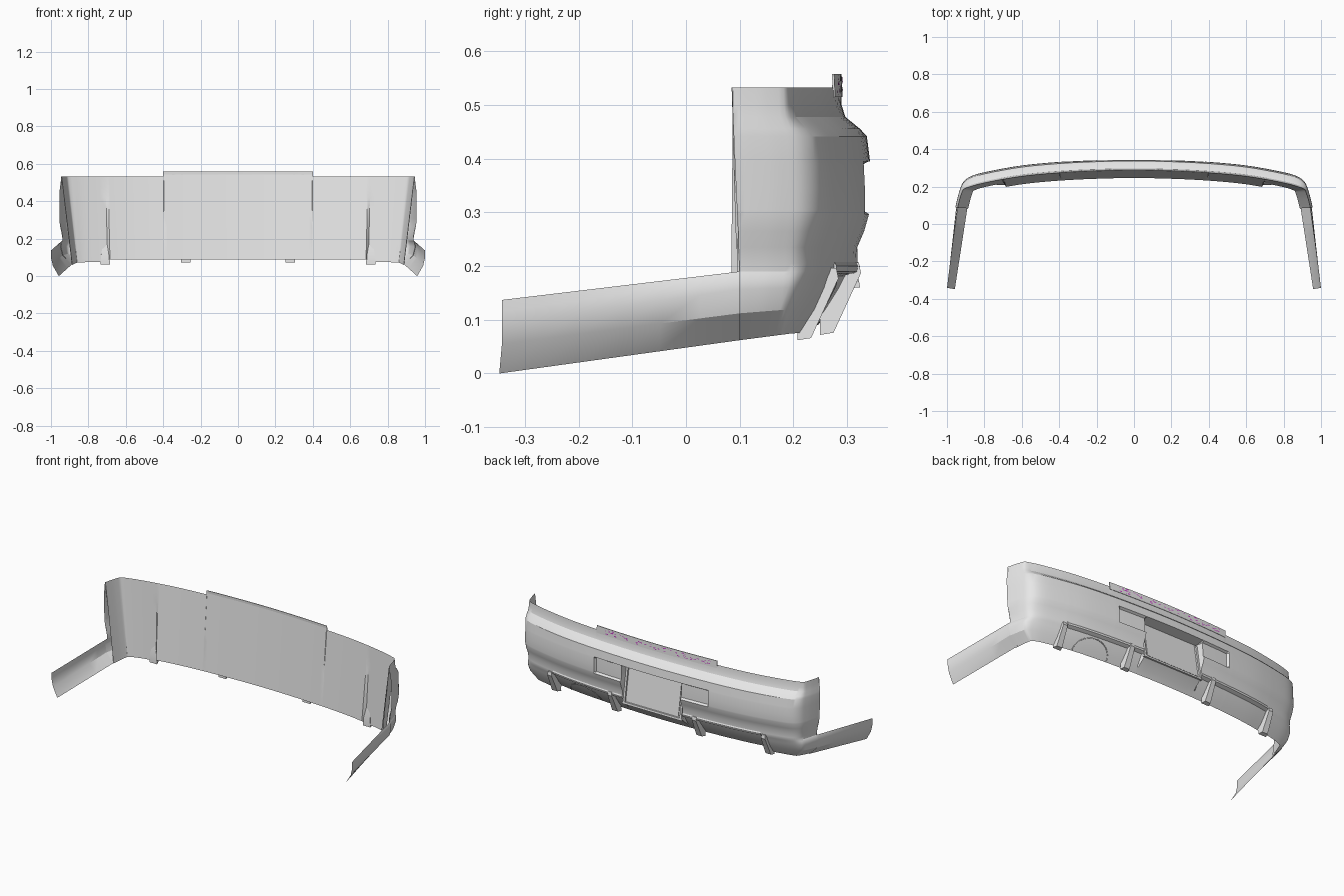
import bpy, bmesh, math, random
from mathutils import Vector

cube = bpy.data.objects.get("Cube")
if cube:
    bpy.data.objects.remove(cube, do_unlink=True)


def material(name, color):
    mat = bpy.data.materials.new(name)
    mat.use_nodes = True
    mat.diffuse_color = (*color, 1)
    mat.node_tree.nodes["Principled BSDF"].inputs["Base Color"].default_value = (*color, 1)
    return mat


paint = material("light grey paint", (0.8, 0.8, 0.8))
magenta = material("magenta", (0.6, 0.05, 0.6))


def finish(name, verts, faces, angle=28, mat=paint):
    """Make a smooth-shaded object out of vertices and faces."""
    mesh = bpy.data.meshes.new(name)
    mesh.from_pydata(verts, [], faces)
    bm = bmesh.new()
    bm.from_mesh(mesh)
    bmesh.ops.remove_doubles(bm, verts=bm.verts, dist=0.0002)
    bmesh.ops.recalc_face_normals(bm, faces=bm.faces)
    bm.to_mesh(mesh)
    bm.free()
    mesh.materials.append(mat)
    obj = bpy.data.objects.new(name, mesh)
    bpy.context.collection.objects.link(obj)
    bpy.ops.object.select_all(action='DESELECT')
    obj.select_set(True)
    bpy.context.view_layer.objects.active = obj
    bpy.ops.object.shade_smooth_by_angle(angle=math.radians(angle))


def sheet(name, half):
    """Mirror rows of points that start at the middle and skin them."""
    verts = []
    for row in half:
        verts += [Vector((-p.x, p.y, p.z)) for p in reversed(row[1:])] + row
    finish(name, verts, grid_faces(len(half), 2 * len(half[0]) - 1))


def grid_faces(rows, cols):
    return [(r * cols + c, r * cols + c + 1, (r + 1) * cols + c + 1, (r + 1) * cols + c)
            for r in range(rows - 1) for c in range(cols - 1)]


def spline(points, steps=4):
    """Smooth curve through the points."""
    p = [Vector(q) for q in points]
    p = [Vector((-p[1].x, p[1].y))] + p + [2 * p[-1] - p[-2]]
    out = []
    for a, b, c, d in zip(p, p[1:], p[2:], p[3:]):
        for i in range(steps):
            t = i / steps
            out.append(0.5 * (2 * b + (c - a) * t + (2 * a - 5 * b + 4 * c - d) * t * t
                              + (3 * b - a - 3 * c + d) * t ** 3))
    return out + [p[-2]]


# Plan outline of the widest level, from the middle to the end of the side
plan = spline([(0, .346), (.2, .342), (.4, .332), (.6, .313), (.78, .281), (.87, .256),
               (.912, .225), (.932, .18), (.946, .13), (.955, .09)])


def plan_y(x):
    x = abs(x)
    for a, b in zip(plan, plan[1:]):
        if a.x <= x <= b.x:
            return a.y + (b.y - a.y) * (x - a.x) / (b.x - a.x)


# Extra columns where recesses begin and end
for x in (.193, .203, .372, .38, .398, .406, .69, .71):
    plan.append(Vector((x, plan_y(x))))
    plan.sort(key=lambda q: q.x)

# Height, rear inset, side inset, extra inset of the diffuser
levels = [(.533, .058, .010, 0), (.50, .056, .007, 0), (.478, .049, .004, 0), (.456, .022, .001, 0),
          (.442, .009, 0, 0), (.395, .003, 0, 0), (.387, .002, 0, 0), (.345, 0, 0, 0),
          (.305, 0, 0, 0), (.297, .001, 0, 0), (.265, .010, .004, 0), (.235, .023, .011, 0),
          (.205, .022, .016, 0), (.19, .024, .016, 0), (.182, .028, .010, .014),
          (.16, .035, .006, .018), (.12, .052, .017, .026), (.075, .078, .068, .022)]


def pocket_y(z):
    return .278 + (.387 - z) * .16


def shell_point(i, level):
    z, dy, dx, extra = level
    p = plan[i]
    a, b = plan[max(i - 1, 0)], plan[min(i + 1, len(plan) - 1)]
    t = (b - a).normalized() if i else Vector((1, 0))
    x, y = p.x + dx * t.y, p.y - dy * t.x
    low = max(0, .19 - z) / .115
    if p.x < .7:
        y -= extra
        z += .015 * (z < .08)
    if p.x < .2 and .155 < z < .39:
        y = pocket_y(z)                       # number plate pocket
    elif .2 < p.x < .375 and .3 < z < .39:
        y -= .014                             # lamp recesses beside it
    if p.x < .4 and z > .52:
        z = .557                              # raised middle of the top edge
    if i == len(plan) - 1:
        y = .085 + .015 * min(1, (.533 - z) / .34)
    z -= .13 * max(0, .2 - y) * low
    return Vector((x, y, z))


half = [[shell_point(i, lv) for i in range(len(plan))] for lv in levels]
sheet("bumper_shell", half)

# Plain panel closing the hollow side, from the top edge to the bottom edge
sheet("inner_panel", [[a.lerp(b, k / 8) for a, b in zip(half[0], half[-1])] for k in range(9)])

# Side sills run forward from the lower ends of the shell
ends = [row[-1] for row in half[13:]]
fronts = [(1.0, .137), (1.0, .115), (.999, .095), (.99, .055), (.958, 0)]
for side, name in ((1, "left_sill"), (-1, "right_sill")):
    verts = []
    for e, (fx, fz) in zip(ends, fronts):
        f = Vector((fx, -.343 - .005 * (fz < .05), fz))
        for k in range(7):
            q = e.lerp(f, k / 6)
            verts.append((q.x * side, q.y, q.z))
    finish(name, verts, grid_faces(len(ends), 7))


def prism(name, outline, x0, half_widths):
    """Side outline (y, z) given a width at each point."""
    n = len(outline)
    verts = [(x0 + s * w, y, z) for s in (-1, 1) for (y, z), w in zip(outline, half_widths)]
    faces = [tuple(range(n)), tuple(range(2 * n - 1, n - 1, -1))]
    faces += [(i, (i + 1) % n, n + (i + 1) % n, n + i) for i in range(n)]
    finish(name, verts, faces, 20)


# Diffuser fins
fin = [(.27, .203), (.322, .207), (.326, .187), (.275, .076), (.25, .072), (.25, .12)]
widths = [.01, .011, .014, .018, .026, .022]
for x, shift, drop, name in ((.28, 0, 0, "inner_fin"), (.71, -.042, .01, "outer_fin")):
    for side, label in ((1, "left_"), (-1, "right_")):
        prism(label + name, [(y + shift, z - drop) for y, z in fin], side * x, widths)


def band(name, x0, x1, section, count=21):
    """Closed section of (inset, z) swept along the plan."""
    n = len(section)
    verts = []
    for k in range(count):
        x = x0 + (x1 - x0) * k / (count - 1)
        verts += [(x, plan_y(x) - d, z) for d, z in section]
    faces = [(k * n + j, k * n + (j + 1) % n, (k + 1) * n + (j + 1) % n, (k + 1) * n + j)
             for k in range(count - 1) for j in range(n)]
    faces += [tuple(range(n)), tuple(range(len(verts) - 1, len(verts) - n - 1, -1))]
    finish(name, verts, faces)


# Thin tab along the middle of the top edge
band("top_tab", -.4, .4, [(.060, .558), (.056, .558), (.054, .515), (.058, .515)])

# Small magenta flecks on the tab
random.seed(4)
verts, faces = [], []
for k in range(60):
    x, z = random.uniform(-.36, .36), random.uniform(.523, .552)
    w, h = random.uniform(.003, .009), random.uniform(.001, .0025)
    n = len(verts)
    verts += [(x + a * w, plan_y(x + a * w) - .0535, z + b * h)
              for a, b in ((-1, -1), (1, -1), (1, 1), (-1, 1))]
    faces.append((n + 3, n + 2, n + 1, n))
finish("tab_flecks", verts, faces, mat=magenta)

# Rolled lip above the diffuser, broken by the plate pocket
lip = [(.022, .208), (.018, .2), (.02, .19), (.028, .186)]
band("diffuser_lip_left", .2, .69, lip)
band("diffuser_lip_right", -.69, -.2, lip)


# Number plate and its frame, tilted with the pocket
def tilted_bar(name, x0, x1, z0, z1, out):
    sec = [(pocket_y(z) + o, z) for z, o in ((z0, -.004), (z0, out), (z1, out), (z1, -.004))]
    prism(name, sec, (x0 + x1) / 2, [(x1 - x0) / 2] * 4)


tilted_bar("plate", -.17, .17, .178, .365, .004)
tilted_bar("plate_frame_bottom", -.2, .2, .16, .172, .01)
for s, label in ((1, "left"), (-1, "right")):
    tilted_bar("plate_frame_" + label, s * .188 - .006, s * .188 + .006, .16, .38, .01)

# Thin arch for an exhaust cut on the left of the diffuser, laid on its surface
arch = bpy.data.curves.new("exhaust_arch", 'CURVE')
arch.dimensions = '3D'
arch.bevel_depth = .0025
arch.bevel_resolution = 1
line = arch.splines.new('POLY')
line.points.add(16)
for k, pt in enumerate(line.points):
    a = math.pi * k / 16
    x, z = .5 + .11 * math.cos(a), .092 + .08 * math.sin(a)
    inset = .1 - (z - .09) * .022 / .03 if z < .12 else .078 - (z - .12) * .025 / .04
    pt.co = (x, plan_y(x) - inset, z, 1)
arch.materials.append(paint)
bpy.context.collection.objects.link(bpy.data.objects.new("exhaust_arch", arch))
